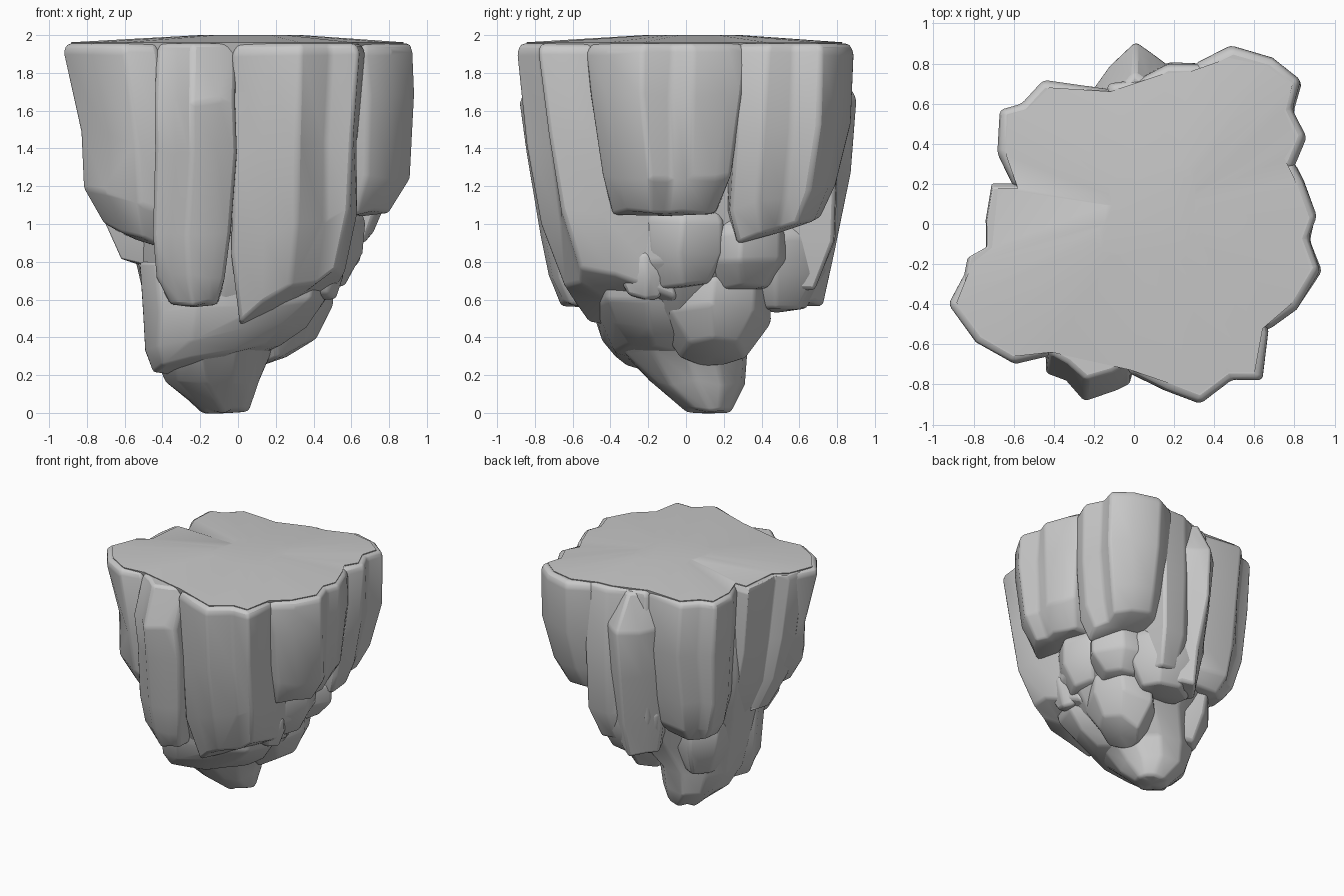
import bpy
import bmesh
import math
import random
from mathutils import Vector

random.seed(4)

default_cube = bpy.data.objects.get("Cube")
if default_cube:
    bpy.data.objects.remove(default_cube, do_unlink=True)

# One plain stone colour for the whole rock
stone = bpy.data.materials.new("grey stone")
stone.use_nodes = True
stone_colour = (0.58, 0.58, 0.58, 1)
stone.diffuse_color = stone_colour
stone.node_tree.nodes["Principled BSDF"].inputs["Base Color"].default_value = stone_colour


def chunk(name, outline, rings, slope=(0, 0), rough=0.014, bevel=0.02):
    """Loft an outline down through rings of (height, scale, shift x, shift y).
    The slope tilts the rings progressively towards the bottom."""
    points = [Vector(p) for p in outline]
    centre = sum(points, Vector((0, 0))) / len(points)
    top, bottom = rings[0][0], rings[-1][0]
    bm = bmesh.new()
    loops = []
    for z, scale, dx, dy in rings:
        depth = (top - z) / (top - bottom)
        loop = []
        for p in points:
            offset = (p - centre) * scale
            tilt = depth * offset.dot(Vector(slope))
            jitter = [random.uniform(-rough, rough) * min(1, depth * 4) for _ in range(3)]
            place = Vector((centre.x + offset.x + dx, centre.y + offset.y + dy, z + tilt))
            loop.append(bm.verts.new(place + Vector(jitter)))
        loops.append(loop)
    count = len(points)
    for upper, lower in zip(loops, loops[1:]):
        for i in range(count):
            j = (i + 1) % count
            bm.faces.new((upper[i], lower[i], lower[j], upper[j]))
    bm.faces.new(loops[0])
    # Close the underside around a rounded middle point
    middle = sum((v.co for v in loops[-1]), Vector()) / count
    tip = bm.verts.new(middle - Vector((0, 0, rough)))
    for i in range(count):
        bm.faces.new((loops[-1][(i + 1) % count], loops[-1][i], tip))
    bmesh.ops.recalc_face_normals(bm, faces=bm.faces)
    mesh = bpy.data.meshes.new(name)
    bm.to_mesh(mesh)
    bm.free()
    mesh.materials.append(stone)
    rock = bpy.data.objects.new(name, mesh)
    bpy.context.collection.objects.link(rock)
    if bevel:
        soften = rock.modifiers.new("soft edges", "BEVEL")
        soften.width = bevel
        soften.segments = 2
        soften.angle_limit = math.radians(25)
    bpy.ops.object.select_all(action="DESELECT")
    bpy.context.view_layer.objects.active = rock
    rock.select_set(True)
    bpy.ops.object.shade_smooth_by_angle(angle=math.radians(55))


def column(name, outline, rings, slope=(0, 0)):
    """A hanging column with a chamfered rim just under the cap."""
    rim = [(1.955, 0.92, 0, 0), (1.91, 1, 0, 0)]
    chunk(name, outline, rim + rings, slope)


def boulder(name, centre, radius, height, sides=7, slope=(0, 0)):
    """A chunky lump with radii in x and y, fattest in its upper half."""
    x, y, z = centre
    outline = []
    for i in range(sides):
        angle = math.tau * i / sides
        reach = random.uniform(0.92, 1.06)
        outline.append((x + radius[0] * reach * math.cos(angle),
                        y + radius[1] * reach * math.sin(angle)))
    profile = [(0.5, 0.85), (0.3, 1), (-0.1, 0.97), (-0.5, 0.6)]
    rings = [(z + height * h, s, 0, 0) for h, s in profile]
    chunk(name, outline, rings, slope, rough=0.02)


def circle(radius, sides):
    return [(radius * math.cos(math.tau * i / sides),
             radius * math.sin(math.tau * i / sides)) for i in range(sides)]


# Top cap, a thin and nearly flat plateau
cap_outline = [(-.9, -.4), (-.77, -.57), (-.6, -.67), (-.42, -.65), (-.02, -.74),
               (.33, -.86), (.48, -.75), (.61, -.75), (.65, -.53), (.79, -.41),
               (.89, -.23), (.84, -.07), (.88, .04), (.81, .23), (.76, .33),
               (.82, .43), (.76, .57), (.8, .7), (.67, .8), (.48, .84), (.28, .77),
               (.15, .76), (-.12, .67), (-.43, .69), (-.54, .58), (-.64, .55),
               (-.65, .35), (-.59, .18), (-.69, .18), (-.72, -.12), (-.82, -.2)]
chunk("top_cap", cap_outline,
      [(2, .3, 0, 0), (1.962, .985, 0, 0), (1.8, .93, 0, 0)], rough=0, bevel=0)

# Tapering core that ends in the off-centre keel
chunk("core", circle(1, 11),
      [(1.9, .62, 0, 0), (1.2, .65, 0, 0), (.8, .58, .02, -.02), (.55, .46, -.04, -.03),
       (.32, .33, -.14, -.01), (.16, .25, -.14, .06), (.01, .12, -.07, .12)])

# Columns around the front
column("front_right_column",
       [(-.93, -.4), (-.79, -.59), (-.6, -.7), (-.42, -.66), (-.38, -.2), (-.8, -.16)],
       [(1.44, .95, .08, .03), (1.12, .88, .08, .04), (.93, .62, .12, .08)], (-.4, 0))
column("front_pillar",
       [(-.43, -.65), (-.34, -.7), (-.24, -.79), (-.1, -.75), (-.01, -.7),
        (-.01, -.3), (-.42, -.3)],
       [(1.65, 1.02, 0, -.09), (1.38, 1, 0, -.06), (.95, .98, -.02, 0),
        (.72, .88, -.03, .03), (.58, .6, -.02, .06)])
column("front_left_column",
       [(-.03, -.74), (.15, -.83), (.33, -.9), (.49, -.78), (.64, -.78), (.67, -.54),
        (.6, -.15), (0, -.15)],
       [(1.4, .97, -.02, .05), (.95, .93, -.03, .1), (.61, .8, -.05, .19)], (.5, -.25))

# Columns on the left side
column("left_column",
       [(.67, -.53), (.81, -.43), (.93, -.23), (.87, -.07), (.91, .04), (.84, .23),
        (.79, .32), (.4, .32), (.4, -.5)],
       [(1.68, .97, .01, 0), (1.25, .8, .01, 0), (1.06, .64, -.07, -.01)])
column("back_left_column",
       [(.79, .26), (.86, .43), (.79, .57), (.83, .72), (.69, .83), (.48, .89),
        (.3, .8), (.3, .22)],
       [(1.5, .98, 0, -.02), (1.15, .88, -.04, -.06), (.97, .7, -.08, -.09)], (0, .3))

# Columns around the back
column("back_column",
       [(.38, .8), (.17, .8), (.02, .72), (-.13, .7), (-.2, .2), (.4, .2)],
       [(1.4, .99, 0, 0), (.9, .95, 0, -.01), (.66, .75, 0, -.05)])
chunk("back_spur",
      [(.18, .79), (.09, .86), (0, .92), (-.12, .78), (-.22, .66), (-.1, .4), (.2, .4)],
      [(1.94, .8, 0, -.12), (1.66, .97, 0, 0), (1.28, .99, .01, -.04),
       (.85, .95, .02, -.11), (.58, .7, .02, -.13)])
column("back_right_column",
       [(-.1, .67), (-.45, .72), (-.56, .6), (-.67, .57), (-.68, .35), (-.6, .18),
        (-.2, .15)],
       [(1.5, .98, .02, -.01), (1.1, .9, .03, -.03), (.85, .78, .06, -.06),
        (.74, .55, .08, -.08)])
column("right_column",
       [(-.6, .2), (-.71, .2), (-.74, .02), (-.74, -.12), (-.83, -.17), (-.86, -.32),
        (-.4, -.35), (-.36, .2)],
       [(1.4, .95, .04, 0), (1.05, .86, .1, 0), (.78, .6, .17, 0)], (-.3, 0))

# Broad ledge under the front columns
chunk("front_ledge",
      [(-.5, -.2), (-.42, -.42), (-.2, -.5), (.15, -.5), (.4, -.42), (.5, -.2),
       (.35, .1), (-.35, .1)],
      [(.8, 1.05, 0, 0), (.55, .97, -.01, 0), (.4, .85, -.07, .02), (.28, .66, -.12, .05)],
      (.2, -.15))

# Boulders clinging to the underside
boulder("left_upper_boulder", (.42, -.02, .89), (.26, .27), .44)
boulder("left_lower_boulder", (.26, .14, .54), (.27, .31), .46, slope=(.5, 0))
boulder("left_small_boulder", (.44, -.22, .74), (.15, .15), .24, sides=6)
boulder("back_left_boulder", (.38, .3, .84), (.26, .25), .36)
boulder("back_lower_boulder", (.12, .48, .78), (.33, .28), .48)
boulder("right_lower_boulder", (-.28, .17, .62), (.24, .28), .5)
